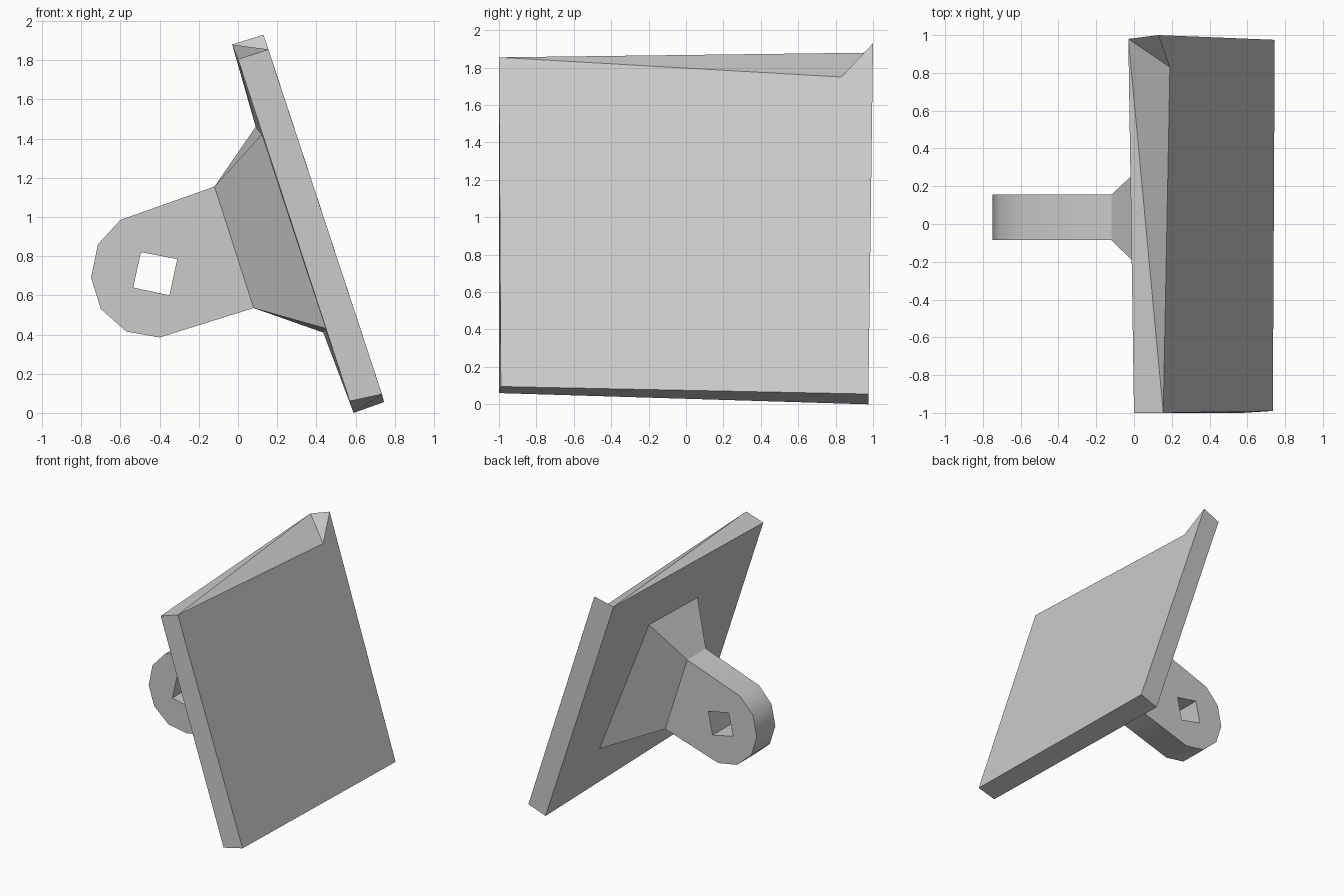
import bpy, bmesh, math

cube = bpy.data.objects.get("Cube")
if cube:
    bpy.data.objects.remove(cube, do_unlink=True)

grey = bpy.data.materials.new("light grey")
grey.use_nodes = True
colour = (0.6, 0.6, 0.6, 1)
grey.diffuse_color = colour
grey.node_tree.nodes["Principled BSDF"].inputs["Base Color"].default_value = colour


def finish(name, bm, hidden):
    """Orient the closed shell, drop the hidden joint faces and make the object."""
    bmesh.ops.recalc_face_normals(bm, faces=bm.faces[:])
    bmesh.ops.delete(bm, geom=hidden, context="FACES_ONLY")
    mesh = bpy.data.meshes.new(name)
    bm.to_mesh(mesh)
    bm.free()
    mesh.materials.append(grey)
    obj = bpy.data.objects.new(name, mesh)
    bpy.context.collection.objects.link(obj)
    bpy.ops.object.select_all(action="DESELECT")
    obj.select_set(True)
    bpy.context.view_layer.objects.active = obj
    bpy.ops.object.shade_smooth_by_angle(angle=math.radians(32))
    return obj


def ring(bm, points):
    return [bm.verts.new(p) for p in points]


def bridge(bm, a, b):
    """Quads between two matching loops."""
    n = len(a)
    for i in range(n):
        j = (i + 1) % n
        bm.faces.new((a[i], a[j], b[j], b[i]))


# Shared loops, ordered: top front, top back, bottom back, bottom front
LUG_FRONT, LUG_BACK = -0.085, 0.155
NECK_TOP, NECK_LOW = (-0.12, 1.155), (0.08, 0.535)
foot = [(0.12, -0.32, 1.42), (0.09, 0.35, 1.46),
        (0.435, 0.5, 0.41), (0.45, -0.44, 0.43)]
neck = [(NECK_TOP[0], LUG_FRONT, NECK_TOP[1]), (NECK_TOP[0], LUG_BACK, NECK_TOP[1]),
        (NECK_LOW[0], LUG_BACK, NECK_LOW[1]), (NECK_LOW[0], LUG_FRONT, NECK_LOW[1])]

# Leaning plate with a raised peak at one top corner
bm = bmesh.new()
inner = ring(bm, [(0.0, -1, 1.805), (-0.03, 0.98, 1.88),
                  (0.59, 0.975, 0.0), (0.57, -1, 0.06)])
outer = ring(bm, [(0.155, -1, 1.855), (0.13, 1, 1.93),
                  (0.745, 0.975, 0.055), (0.735, -0.99, 0.095)])
notch = bm.verts.new((0.19, 0.83, 1.75))
seat = ring(bm, foot)
bridge(bm, inner, seat)
hidden = [bm.faces.new(seat)]
for i in range(1, 4):
    j = (i + 1) % 4
    bm.faces.new((inner[i], inner[j], outer[j], outer[i]))
bm.faces.new((outer[0], notch, *outer[1:]))
for tri in ((inner[0], inner[1], outer[0]), (inner[1], notch, outer[0]),
            (inner[1], outer[1], notch)):
    bm.faces.new(tri)
finish("plate", bm, hidden)

# Flared base between the plate and the lug
bm = bmesh.new()
a, b = ring(bm, foot), ring(bm, neck)
bridge(bm, a, b)
finish("flared_base", bm, [bm.faces.new(a), bm.faces.new(b)])

# Rounded lug with a square hole through it
profile = [NECK_LOW, NECK_TOP, (-0.6, 0.985), (-0.715, 0.86), (-0.75, 0.69),
           (-0.7, 0.53), (-0.57, 0.415), (-0.4, 0.385)]
hole = [(-0.495, 0.82), (-0.31, 0.785), (-0.35, 0.6), (-0.535, 0.64)]
bm = bmesh.new()
edges = []
for loop in (profile, hole):
    vs = ring(bm, [(x, LUG_FRONT, z) for x, z in loop])
    edges += [bm.edges.new((vs[i - 1], vs[i])) for i in range(len(vs))]
neck_edge = edges[1]
bmesh.ops.triangle_fill(bm, edges=edges, use_beauty=True)
neck_verts = set(neck_edge.verts)
result = bmesh.ops.extrude_face_region(bm, geom=bm.faces[:], use_keep_orig=True)
moved = [g for g in result["geom"] if isinstance(g, bmesh.types.BMVert)]
bmesh.ops.translate(bm, verts=moved, vec=(0, LUG_BACK - LUG_FRONT, 0))
hidden = [f for f in bm.faces if len(f.verts) == 4 and neck_verts <= set(f.verts)]
finish("lug", bm, hidden)
